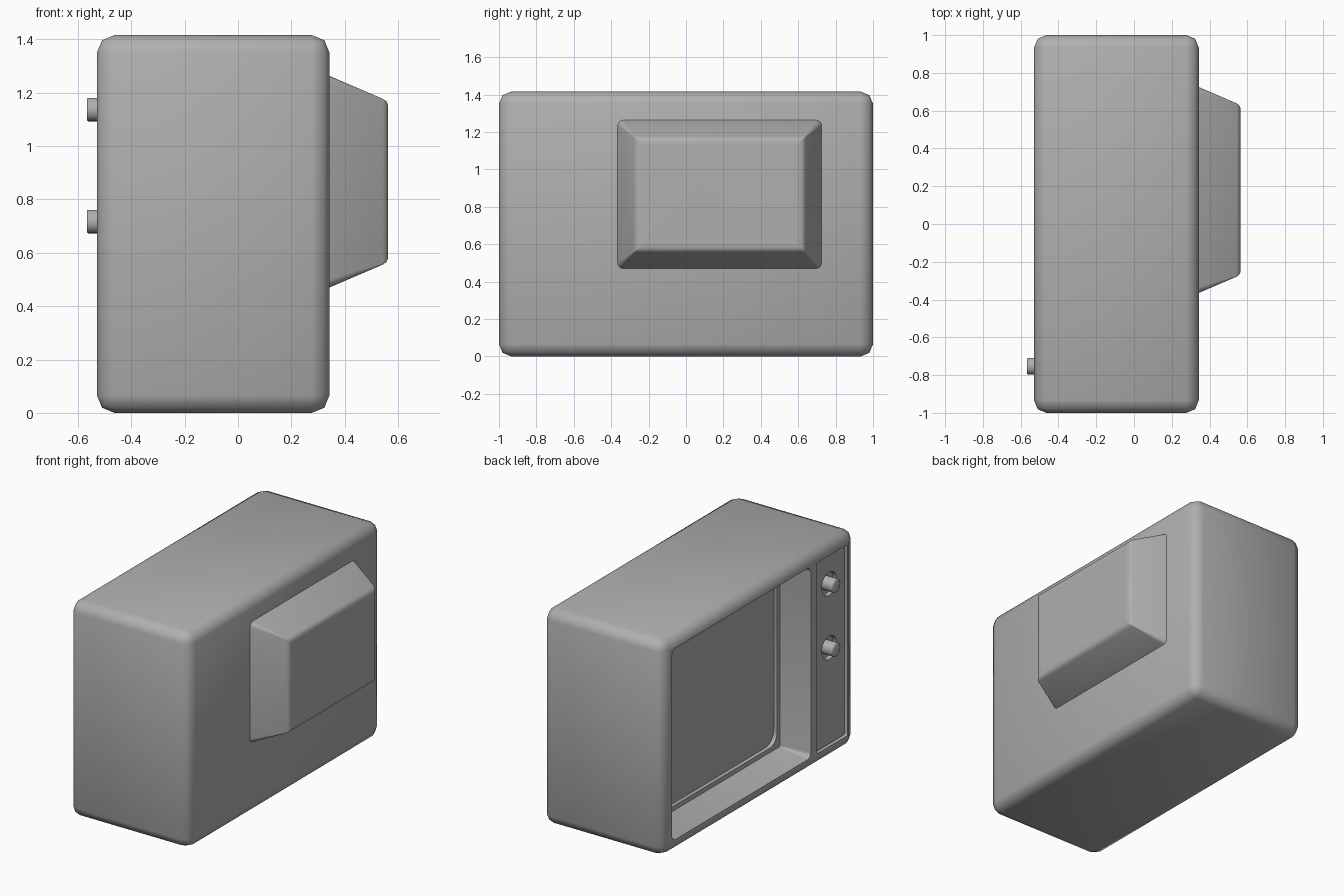
import bpy, bmesh, math
from mathutils import Matrix

if "Cube" in bpy.data.objects:
    bpy.data.objects.remove(bpy.data.objects["Cube"])

grey = bpy.data.materials.new("dark_grey")
grey.diffuse_color = (0.43, 0.43, 0.43, 1)
grey.use_nodes = True
grey.node_tree.nodes["Principled BSDF"].inputs["Base Color"].default_value = grey.diffuse_color


def finish(name, bm, angle=50):
    bmesh.ops.recalc_face_normals(bm, faces=bm.faces)
    me = bpy.data.meshes.new(name)
    bm.to_mesh(me)
    bm.free()
    me.materials.append(grey)
    ob = bpy.data.objects.new(name, me)
    bpy.context.collection.objects.link(ob)
    smooth(ob, angle)
    return ob


def smooth(ob, angle=50):
    bpy.ops.object.select_all(action='DESELECT')
    ob.select_set(True)
    bpy.context.view_layer.objects.active = ob
    bpy.ops.object.shade_smooth_by_angle(angle=math.radians(angle))


def loft(name, rect, layers, r, seg=4, shrink=0.3):
    """Rounded rectangle (y0, y1, z0, z1) lofted along x; layers are (x, inset)."""
    y0, y1, z0, z1 = rect
    bm = bmesh.new()
    rings = []
    for x, inset in layers:
        rr = max(r - inset * shrink, 0.004)
        d = inset + rr
        ring = []
        for k, (cy, cz) in enumerate([(y1 - d, z1 - d), (y0 + d, z1 - d), (y0 + d, z0 + d), (y1 - d, z0 + d)]):
            for i in range(seg + 1):
                a = math.pi / 2 * (k + i / seg)
                ring.append(bm.verts.new((x, cy + rr * math.cos(a), cz + rr * math.sin(a))))
        rings.append(ring)
    n = len(rings[0])
    for a, b in zip(rings, rings[1:]):
        for i in range(n):
            bm.faces.new((a[i], a[(i + 1) % n], b[(i + 1) % n], b[i]))
    bm.faces.new(rings[0])
    bm.faces.new(rings[-1])
    return finish(name, bm)


def rod(name, x0, x1, y, z, r, bevel=0.0):
    """Cylinder along x."""
    bm = bmesh.new()
    m = Matrix.Translation(((x0 + x1) / 2, y, z)) @ Matrix.Rotation(math.pi / 2, 4, 'Y')
    bmesh.ops.create_cone(bm, cap_ends=True, segments=24, radius1=r, radius2=r, depth=abs(x1 - x0), matrix=m)
    if bevel:
        rim = [e for e in bm.edges if all(abs(v.co.x - x0) < 1e-4 for v in e.verts)]
        bmesh.ops.bevel(bm, geom=rim, offset=bevel, segments=1, affect='EDGES')
    return finish(name, bm)


def cut(target, cutters):
    for c in cutters:
        mod = target.modifiers.new("cut", 'BOOLEAN')
        mod.operation, mod.solver, mod.object = 'DIFFERENCE', 'EXACT', c
        bpy.context.view_layer.objects.active = target
        bpy.ops.object.modifier_apply(modifier=mod.name)
    smooth(target)


# Cabinet with softened edges
bm = bmesh.new()
bmesh.ops.create_cube(bm, size=1, matrix=Matrix.Translation((-0.093, 0, 0.708)) @ Matrix.Diagonal((0.872, 2, 1.416, 1)))
bmesh.ops.bevel(bm, geom=bm.edges[:], offset=0.066, segments=2, profile=0.5, affect='EDGES')
cabinet = finish("cabinet", bm)

# Recesses: tapered screen opening, screen well, control panel, round knob dishes
opening = (-0.54, 0.90, 0.08, 1.335)
panel = (-0.92, -0.60, 0.08, 1.335)
knob_y, knob_heights = -0.753, (1.137, 0.717)
screen_cut = loft("screen_cutter", opening, [(-0.60, -0.01), (-0.529, 0), (-0.325, 0.03)], 0.035, shrink=1)
well_cut = loft("well_cutter", opening, [(-0.36, 0.06), (-0.29, 0.06)], 0.09)
panel_cut = loft("panel_cutter", panel, [(-0.60, 0), (-0.50, 0)], 0.012)
dishes = [rod("dish_cutter", -0.60, -0.485, knob_y, z, 0.077) for z in knob_heights]
cut(cabinet, [screen_cut, well_cut, panel_cut] + dishes)

# Control panel insert
control_panel = loft("control_panel", panel, [(-0.495, 0.007), (-0.513, 0.007)], 0.012)
cut(control_panel, dishes)
for c in [screen_cut, well_cut, panel_cut] + dishes:
    bpy.data.objects.remove(c)

# Screen glass, gently domed inside the well
loft("screen", opening, [(-0.285, 0.062), (-0.305, 0.064), (-0.312, 0.12), (-0.318, 0.25), (-0.32, 0.4)], 0.09, shrink=0.05)

# Knobs
for name, z in zip(("upper_knob", "lower_knob"), knob_heights):
    rod(name, -0.566, -0.475, knob_y, z, 0.044, 0.004)

# Tapered rear housing
loft("rear_housing", (-0.365, 0.725, 0.47, 1.263),
     [(0.30, -0.017), (0.343, 0), (0.543, 0.086), (0.556, 0.095), (0.563, 0.11), (0.5631, 0.14)], 0.03)
